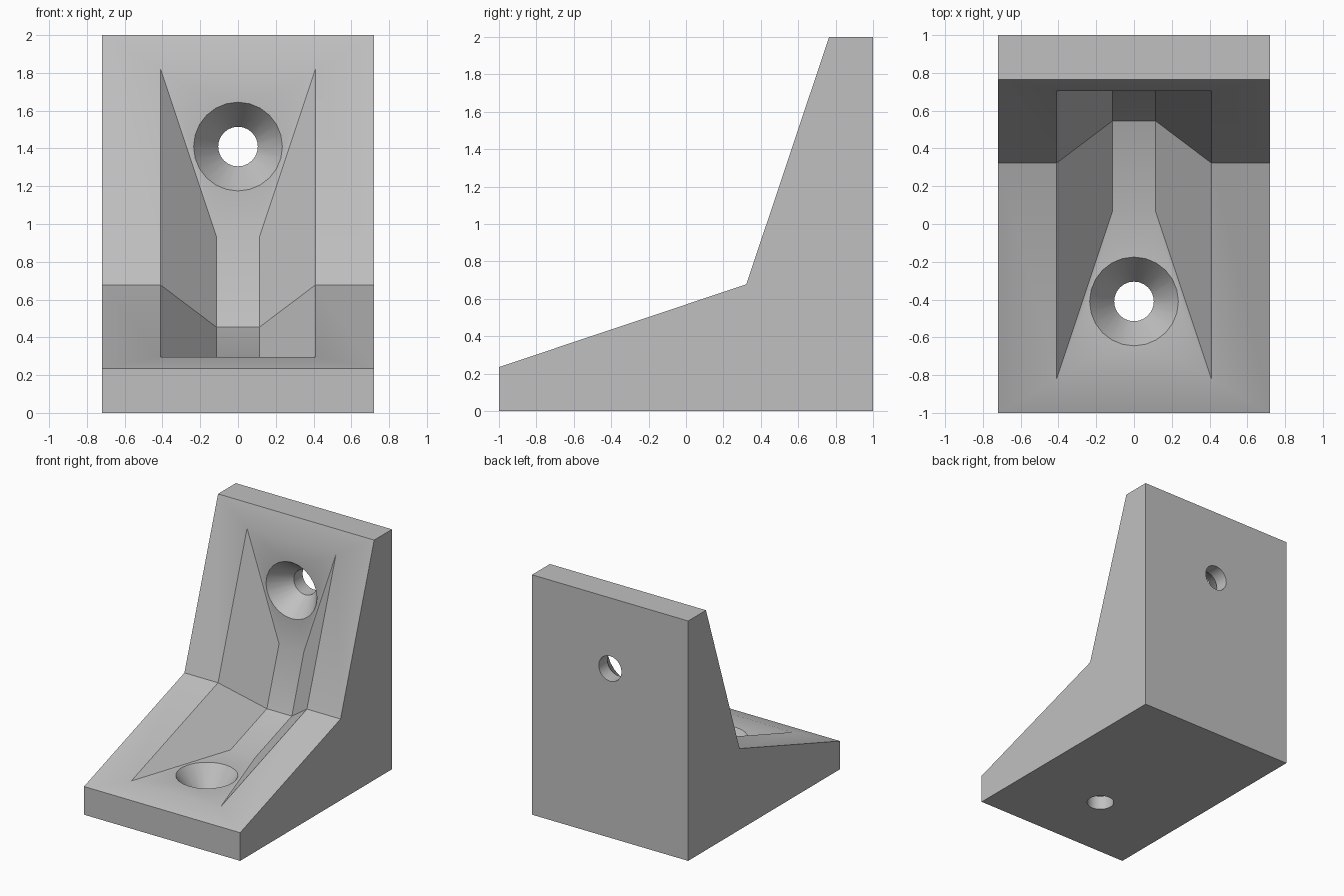
import bpy, bmesh, math
from mathutils import Matrix, Vector

old = bpy.data.objects.get("Cube")
if old:
    bpy.data.objects.remove(old, do_unlink=True)

grey = bpy.data.materials.new("light_grey")
grey.use_nodes = True
colour = (0.53, 0.53, 0.53, 1)
grey.diffuse_color = colour
grey.node_tree.nodes["Principled BSDF"].inputs["Base Color"].default_value = colour


def to_object(name, bm):
    bmesh.ops.remove_doubles(bm, verts=bm.verts, dist=0.0005)
    bmesh.ops.recalc_face_normals(bm, faces=bm.faces)
    mesh = bpy.data.meshes.new(name)
    bm.to_mesh(mesh)
    bm.free()
    mesh.materials.append(grey)
    ob = bpy.data.objects.new(name, mesh)
    bpy.context.collection.objects.link(ob)
    return ob


def swap(p):
    """Reflect a point of the foot into the upright arm."""
    return (p[0], 1 - p[2], 1 - p[1])


# Key points of the foot: half width, y, z
points = {
    "base": (0.72, -1, 0), "lip": (0.72, -1, 0.235),
    "bend": (0.72, 0.3225, 0.6775), "heel": (0.72, 1, 0),
    "pad": (0.41, -0.82, 0.295), "neck": (0.115, 0.065, 0.295),
    "groove": (0.115, 0.545, 0.455), "rim": (0.41, 0.3225, 0.6775),
}


def at(key, side):
    x, y, z = points[key]
    return (side * x, y, z)


def across(*keys):
    """Polygon going along the right side and back along the left."""
    return [at(k, -1) for k in keys] + [at(k, 1) for k in reversed(keys)]


# Bracket body: the same faces for the foot and the upright
bm = bmesh.new()
half = [
    across("base", "lip"),                  # end
    across("base", "heel"),                 # outer plate
    across("lip", "bend", "rim", "pad"),    # sloped frame
    across("pad", "neck"),                  # flat screw pad
    across("neck", "groove"),               # sloped groove
]
half += [[at(k, s) for k in ("pad", "neck", "groove", "rim")] for s in (-1, 1)]
for poly in half:
    for pts in (poly, [swap(p) for p in poly]):
        bm.faces.new([bm.verts.new(p) for p in pts])
for s in (-1, 1):                           # side walls
    outline = [at(k, s) for k in ("heel", "base", "lip", "bend")]
    outline += [swap(at(k, s)) for k in ("lip", "base")]
    bm.faces.new([bm.verts.new(p) for p in outline])
bracket = to_object("corner_bracket", bm)


def hole_cutter(name, upright):
    """Countersunk screw hole, turned about the hole axis."""
    bm = bmesh.new()
    profile = [(0, -0.1), (0.105, -0.1), (0.105, 0.115),
               (0.235, 0.295), (0.235, 0.33), (0, 0.33)]
    verts = [bm.verts.new((r, 0, z)) for r, z in profile]
    edges = [bm.edges.new(pair) for pair in zip(verts, verts[1:])]
    bmesh.ops.spin(bm, geom=verts + edges, cent=(0, 0, 0), axis=(0, 0, 1),
                   angle=math.tau, steps=24, use_duplicate=False)
    bmesh.ops.translate(bm, verts=bm.verts, vec=(0, -0.41, 0))
    if upright:
        for v in bm.verts:
            v.co = Vector(swap(v.co))
    return to_object(name, bm)


# Cut both screw holes
for name, upright in (("foot_hole_cutter", False), ("upright_hole_cutter", True)):
    cutter = hole_cutter(name, upright)
    bpy.ops.object.select_all(action="DESELECT")
    bracket.select_set(True)
    bpy.context.view_layer.objects.active = bracket
    mod = bracket.modifiers.new(name, "BOOLEAN")
    mod.operation = "DIFFERENCE"
    mod.solver = "EXACT"
    mod.object = cutter
    bpy.ops.object.modifier_apply(modifier=mod.name)
    bpy.data.objects.remove(cutter, do_unlink=True)

bpy.ops.object.shade_smooth_by_angle(angle=math.radians(30))
